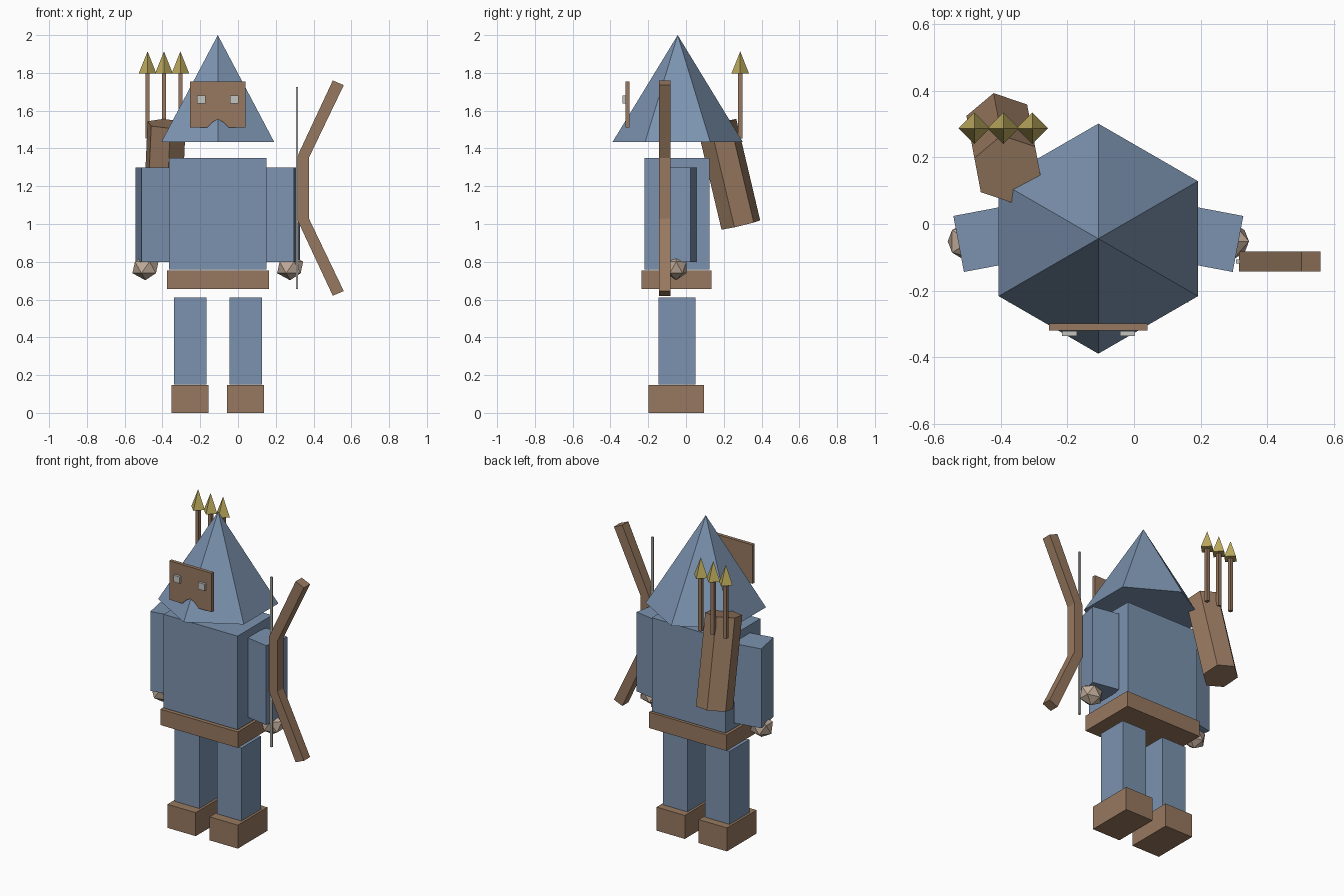
import bpy, bmesh
from math import radians
from mathutils import Matrix, Vector

cube = bpy.data.objects.get("Cube")
if cube:
    bpy.data.objects.remove(cube, do_unlink=True)


def material(name, color):
    m = bpy.data.materials.new(name)
    m.use_nodes = True
    m.diffuse_color = (*color, 1)
    m.node_tree.nodes["Principled BSDF"].inputs["Base Color"].default_value = (*color, 1)
    return m


BLUE = material("dusty blue cloth", (0.20, 0.29, 0.43))
BROWN = material("brown leather", (0.31, 0.19, 0.115))
SKIN = material("pale skin", (0.53, 0.41, 0.32))
GOLD = material("dull gold", (0.50, 0.40, 0.11))
GREY = material("light grey", (0.55, 0.55, 0.53))


def finish(name, bm, mat):
    bmesh.ops.recalc_face_normals(bm, faces=bm.faces)
    mesh = bpy.data.meshes.new(name)
    bm.to_mesh(mesh)
    bm.free()
    mesh.materials.append(mat)
    obj = bpy.data.objects.new(name, mesh)
    bpy.context.collection.objects.link(obj)
    return obj


def box(name, center, size, mat, turn=0):
    bm = bmesh.new()
    m = Matrix.Translation(center) @ Matrix.Rotation(radians(turn), 4, "Z") @ Matrix.Diagonal((*size, 1))
    bmesh.ops.create_cube(bm, size=1, matrix=m)
    return finish(name, bm, mat)


def cone(name, center, sides, r1, r2, depth, mat, rot=Matrix()):
    bm = bmesh.new()
    bmesh.ops.create_cone(bm, cap_ends=True, segments=sides, radius1=r1, radius2=r2,
                          depth=depth, matrix=Matrix.Translation(center) @ rot)
    return finish(name, bm, mat)


def plate(name, outline, y0, y1, mat):
    """Extrude an (x, z) outline from y0 to y1."""
    bm = bmesh.new()
    face = bm.faces.new([bm.verts.new((x, y0, z)) for x, z in outline])
    new = bmesh.ops.extrude_face_region(bm, geom=[face])["geom"]
    bmesh.ops.translate(bm, vec=(0, y1 - y0, 0),
                        verts=[v for v in new if isinstance(v, bmesh.types.BMVert)])
    return finish(name, bm, mat)


# Body centre line
CX, CY = -0.107, -0.047

# Torso, belt and pointed hood
box("torso", (CX, CY, 1.055), (0.515, 0.345, 0.59), BLUE)
box("belt", (CX, CY - 0.003, 0.705), (0.54, 0.37, 0.10), BROWN)
cone("hood", (CX, CY + 0.003, 1.717), 6, 0.345, 0, 0.566, BLUE)

# Paired limbs and eyes
for side, s in (("left", 1), ("right", -1)):
    box(side + "_leg", (CX + s * 0.147, CY, 0.38), (0.172, 0.196, 0.46), BLUE)
    box(side + "_boot", (CX + s * 0.147, CY - 0.005, 0.074), (0.197, 0.295, 0.148), BROWN)
    box(side + "_arm", (CX + s * 0.335, -0.044, 1.05), (0.171, 0.171, 0.50), BLUE, -s * 10.7)
    box(side + "_eye", (CX + s * 0.087, -0.328, 1.66), (0.045, 0.015, 0.042), GREY)
    bm = bmesh.new()
    bmesh.ops.create_icosphere(bm, subdivisions=1, radius=1,
                               matrix=Matrix.Translation((CX + s * 0.383, -0.052, 0.77))
                               @ Matrix.Diagonal((0.077, 0.064, 0.068, 1)))
    finish(side + "_hand", bm, SKIN)

# Face mask with a notch in its lower edge
half = [(0.148, 1.755), (0.148, 1.51), (0.058, 1.51), (0.028, 1.54)]
outline = [(CX + x, z) for x, z in half] + [(CX, 1.555)]
outline += [(CX - x, z) for x, z in reversed(half)]
plate("face_mask", outline, -0.32, -0.298, BROWN)

# Bow and string
mid = 1.19
upper = [(0.375, 0.16), (0.56, 0.545), (0.502, 0.57), (0.315, 0.17)]
bow = [(x, mid + z) for x, z in upper] + [(x, mid - z) for x, z in reversed(upper)]
plate("bow", bow, -0.143, -0.082, BROWN)
box("bow_string", (0.312, -0.112, mid), (0.012, 0.012, 1.07), GREY)

# Quiver leaning across the back
low, high = Vector((-0.402, 0.291, 0.995)), Vector((-0.378, 0.163, 1.531))
lean = Matrix.Rotation(radians(10.7), 4, "Z") @ Matrix.Rotation(radians(13.5), 4, "X")
cone("quiver", (low + high) / 2, 6, 0.107, 0.107, (high - low).length, BROWN, lean)

# Arrows
for i in range(3):
    x = -0.479 + i * 0.087
    box(f"arrow_shaft_{i + 1}", (x, 0.287, 1.625), (0.022, 0.022, 0.345), BROWN)
    cone(f"arrow_head_{i + 1}", (x, 0.287, 1.855), 4, 0.047, 0, 0.118, GOLD)
